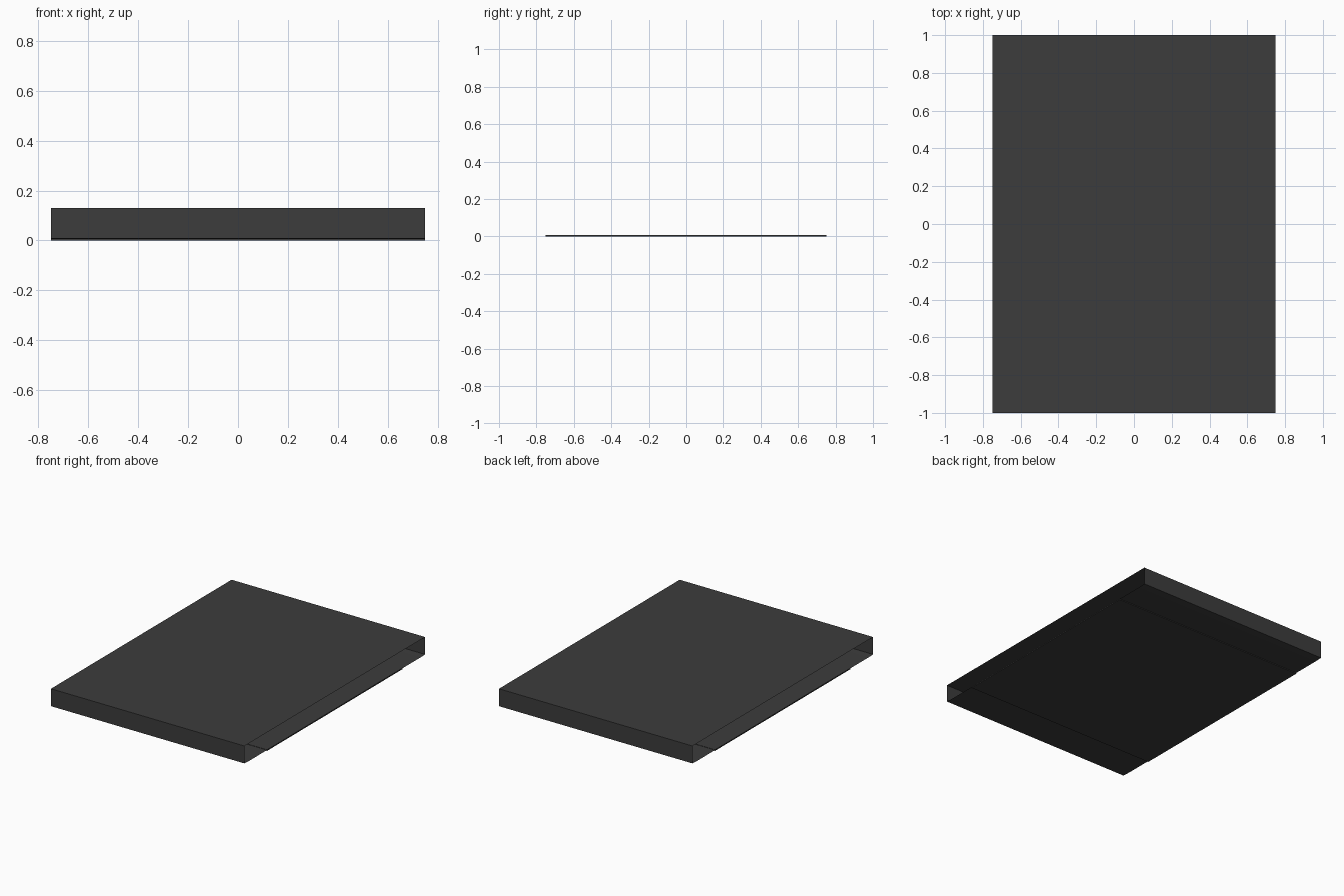
import bpy

if "Cube" in bpy.data.objects:
    bpy.data.objects.remove(bpy.data.objects["Cube"])

HALF_X, HALF_Y, TOP = 0.75, 1.0, 0.13
LIP_Z = 0.008      # level of the inward folded lips
PANEL_Y = 0.75     # half length of the floor panels

dark = bpy.data.materials.new("dark_grey")
dark.diffuse_color = (0.045, 0.045, 0.045, 1)
dark.use_nodes = True
dark.node_tree.nodes["Principled BSDF"].inputs["Base Color"].default_value = dark.diffuse_color


def add_mesh(name, verts, faces):
    mesh = bpy.data.meshes.new(name)
    mesh.from_pydata(verts, [], faces)
    mesh.update()
    mesh.materials.append(dark)
    obj = bpy.data.objects.new(name, mesh)
    bpy.context.collection.objects.link(obj)
    return obj


def sheet(name, profile):
    """Sweep an open (y, z) profile across the full width in x."""
    verts = [(x, y, z) for y, z in profile for x in (-HALF_X, HALF_X)]
    faces = [(2 * i, 2 * i + 1, 2 * i + 3, 2 * i + 2) for i in range(len(profile) - 1)]
    return add_mesh(name, verts, faces)


def box(name, x0, x1, y0, y1, z0, z1):
    verts = [(x, y, z) for x in (x0, x1) for y in (y0, y1) for z in (z0, z1)]
    faces = [(0, 1, 3, 2), (4, 6, 7, 5), (0, 4, 5, 1),
             (2, 3, 7, 6), (0, 2, 6, 4), (1, 5, 7, 3)]
    return add_mesh(name, verts, faces)


# Thin folded cover: top, front and back walls, open at both sides
sheet("cover", [(-HALF_Y, LIP_Z), (-HALF_Y, TOP), (HALF_Y, TOP), (HALF_Y, LIP_Z)])

# Lips folded inward under the front and back walls
for side, name in ((-1, "front_lip"), (1, "back_lip")):
    sheet(name, [(side * HALF_Y, LIP_Z), (side * 0.95, LIP_Z - 0.002),
                 (side * PANEL_Y, LIP_Z - 0.002)][::-side])

# Two thin floor panels meeting along the middle
box("left_floor_panel", -HALF_X, 0, -PANEL_Y, PANEL_Y, 0, LIP_Z)
box("right_floor_panel", 0, HALF_X, -PANEL_Y, PANEL_Y, 0, LIP_Z)
